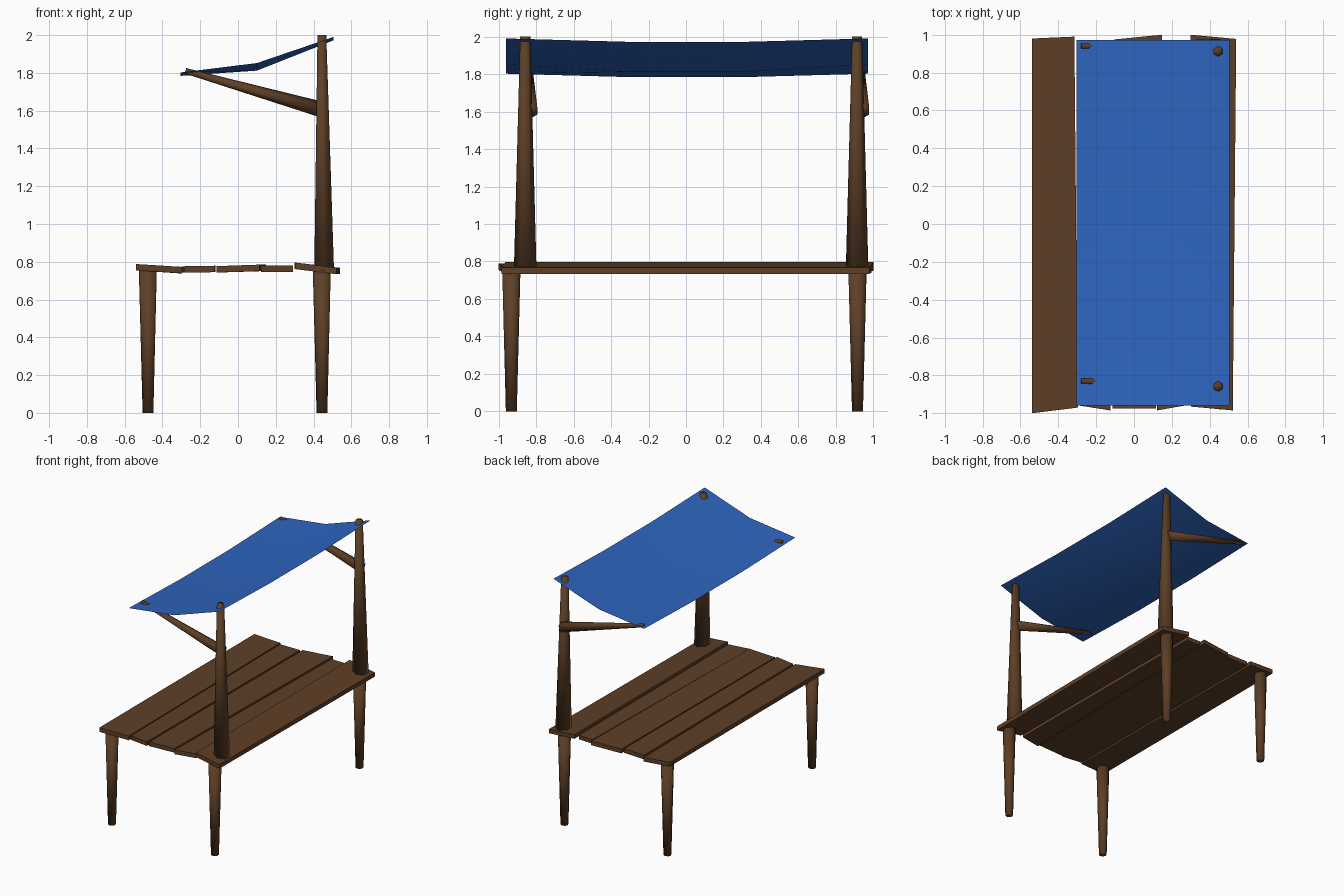
import bpy, bmesh, math
from mathutils import Vector

if "Cube" in bpy.data.objects:
    bpy.data.objects.remove(bpy.data.objects["Cube"])


def material(name, rgb):
    m = bpy.data.materials.new(name)
    m.diffuse_color = (*rgb, 1)
    m.use_nodes = True
    m.node_tree.nodes["Principled BSDF"].inputs["Base Color"].default_value = m.diffuse_color
    return m


WOOD = material("brown wood", (0.11, 0.05, 0.02))
CLOTH = material("blue cloth", (0.027, 0.13, 0.52))


def finish(name, bm, mat, smooth):
    bmesh.ops.recalc_face_normals(bm, faces=bm.faces)
    me = bpy.data.meshes.new(name)
    bm.to_mesh(me)
    bm.free()
    me.materials.append(mat)
    for p in me.polygons:
        p.use_smooth = smooth
    ob = bpy.data.objects.new(name, me)
    bpy.context.collection.objects.link(ob)
    return ob


def pole(name, a, b, ra, rb, sides, turn=0.0):
    """Tapered round timber from a to b, softly shaded including its ends."""
    a, b = Vector(a), Vector(b)
    axis = (b - a).normalized()
    u = axis.cross(Vector((0, 1, 0))).normalized()
    v = axis.cross(u)
    bm = bmesh.new()
    rings = []
    for c, r in ((a, ra), (b, rb)):
        angles = [turn + math.tau * i / sides for i in range(sides)]
        rings.append([bm.verts.new(c + r * (math.cos(t) * u + math.sin(t) * v)) for t in angles])
    for i in range(sides):
        j = (i + 1) % sides
        bm.faces.new((rings[0][i], rings[0][j], rings[1][j], rings[1][i]))
    for ring in rings:
        bm.faces.new(ring)
    return finish(name, bm, WOOD, True)


def plank(name, front, back, zl, zr, thick=0.034):
    """Uneven board: front/back are (x left, x right, y left, y right)."""
    bm = bmesh.new()
    rings = []
    for xl, xr, yl, yr in (front, back):
        rings.append([bm.verts.new(p) for p in (
            (xl, yl, zl), (xr, yr, zr), (xr, yr, zr - thick), (xl, yl, zl - thick))])
    for i in range(4):
        j = (i + 1) % 4
        bm.faces.new((rings[0][i], rings[0][j], rings[1][j], rings[1][i]))
    for ring in rings:
        bm.faces.new(ring)
    return finish(name, bm, WOOD, False)


# Table top boards
plank("board_1", (-0.54, -0.297, -1.0, -0.97), (-0.54, -0.315, 0.98, 0.99), 0.788, 0.773)
plank("board_2", (-0.285, -0.125, -0.96, -0.985), (-0.30, -0.118, 0.965, 0.96), 0.776, 0.779)
plank("board_3", (-0.113, 0.115, -0.975, -0.975), (-0.105, 0.148, 0.975, 1.0), 0.777, 0.785)
plank("board_4", (0.122, 0.292, -0.985, -0.955), (0.16, 0.285, 0.965, 0.96), 0.779, 0.781)
plank("board_5", (0.302, 0.522, -0.965, -0.985), (0.298, 0.54, 1.0, 0.978), 0.796, 0.768)

# Legs
for side, x in (("left", -0.475), ("right", 0.446)):
    for end, y in (("front", -0.932), ("back", 0.915)):
        pole(f"{end}_{side}_leg", (x, y, 0), (x, y, 0.757), 0.03, 0.05, 7)

# Posts standing on the table with arms holding the cloth
for end, y in (("front", -0.858), ("back", 0.913)):
    pole(f"{end}_post", (0.456, y, 0.765), (0.444, y, 2.0), 0.06, 0.027, 6, math.pi / 6)
    pole(f"{end}_arm", (0.45, y + 0.028, 1.604), (-0.278, y + 0.028, 1.811), 0.042, 0.015, 6)

# Sagging cloth canopy
ROWS = ((-0.305, 1.802, 1.784), (0.10, 1.852, 1.812), (0.505, 1.99, 1.972))
bm = bmesh.new()
grid = [[bm.verts.new((x, y, ze if abs(y) > 0.5 else zm)) for y in (-0.96, -0.31, 0.32, 0.972)]
        for x, ze, zm in ROWS]
for r0, r1 in zip(grid, grid[1:]):
    for k in range(3):
        bm.faces.new((r0[k], r1[k], r1[k + 1], r0[k + 1]))
canopy = finish("canopy", bm, CLOTH, True)
if canopy.data.polygons[0].normal.z < 0:
    canopy.data.flip_normals()
